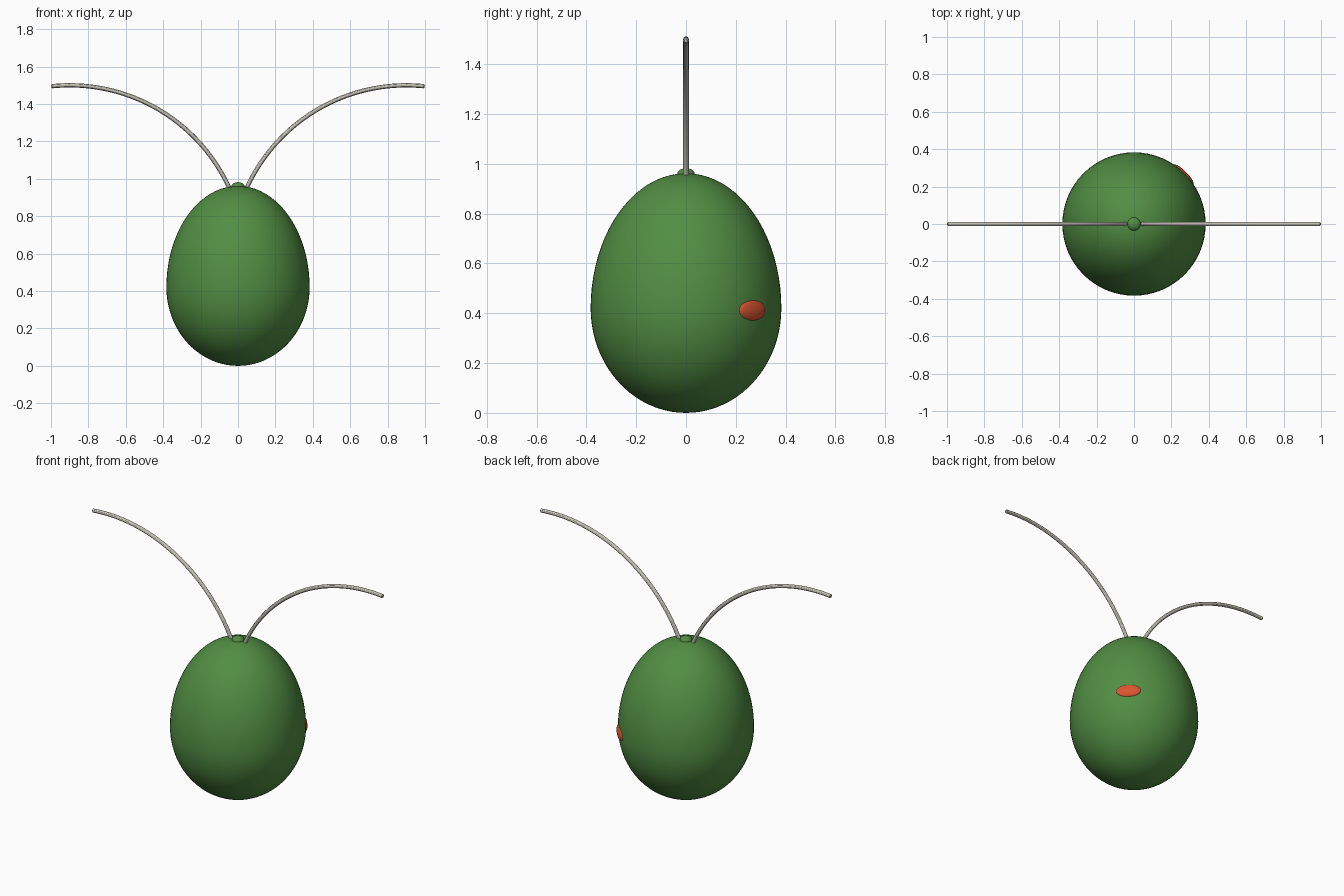
import bpy
import math

if "Cube" in bpy.data.objects:
    bpy.data.objects.remove(bpy.data.objects["Cube"], do_unlink=True)


def material(name, rgb):
    mat = bpy.data.materials.new(name)
    mat.use_nodes = True
    color = (*rgb, 1)
    mat.diffuse_color = color
    mat.node_tree.nodes["Principled BSDF"].inputs["Base Color"].default_value = color
    return mat


green = material("leaf green", (0.084, 0.27, 0.056))
red = material("orange red", (0.70, 0.09, 0.03))
grey = material("warm grey", (0.55, 0.53, 0.46))


def ellipsoid(name, center, radii, mat, turn=0, segments=48, rings=24):
    bpy.ops.mesh.primitive_uv_sphere_add(segments=segments, ring_count=rings,
                                         radius=1, location=center)
    obj = bpy.context.object
    obj.name = name
    obj.scale = radii
    obj.rotation_euler.z = turn
    obj.data.materials.append(mat)
    bpy.ops.object.shade_smooth()
    return obj


# Egg-shaped body: taller above its widest level than below it
RADIUS, WAIST, HEIGHT = 0.383, 0.42, 0.962
body = ellipsoid("body", (0, 0, WAIST), (1, 1, 1), green, segments=64, rings=40)
for v in body.data.vertices:
    v.co.x *= RADIUS
    v.co.y *= RADIUS
    v.co.z *= HEIGHT - WAIST if v.co.z > 0 else WAIST

# Flattened button on the crown
ellipsoid("crown_button", (0, 0, 0.96), (0.035, 0.035, 0.022), green, segments=32, rings=16)

# Thin oval spot on the back left of the body
angle = math.radians(45)
reach = 0.375
ellipsoid("oval_spot", (reach * math.cos(angle), reach * math.sin(angle), 0.412),
          (0.018, 0.073, 0.042), red, turn=angle)


# Antennae: circular arcs that rise from the crown and level off outwards
def antenna(name, side, steps=40):
    peak_x, peak_z, arc = 0.9, 1.5, 0.938
    start = math.asin((0.035 - peak_x) / arc)
    end = math.asin((0.998 - peak_x) / arc)
    curve = bpy.data.curves.new(name, "CURVE")
    curve.dimensions = "3D"
    curve.bevel_depth = 0.0115
    curve.bevel_resolution = 4
    curve.use_fill_caps = True
    spline = curve.splines.new("POLY")
    spline.points.add(steps + 1)
    # The last two points lie close together and round off the tip
    angles = [start + (end - 0.005 - start) * i / steps for i in range(steps + 1)] + [end]
    for point, a in zip(spline.points, angles):
        point.co = (side * (peak_x + arc * math.sin(a)), 0,
                    peak_z - arc + arc * math.cos(a), 1)
    spline.points[-1].radius = 0.6
    curve.materials.append(grey)
    obj = bpy.data.objects.new(name, curve)
    bpy.context.collection.objects.link(obj)
    bpy.ops.object.select_all(action="DESELECT")
    obj.select_set(True)
    bpy.context.view_layer.objects.active = obj
    bpy.ops.object.convert(target="MESH")
    bpy.ops.object.shade_smooth_by_angle()


for name, side in (("left_antenna", 1), ("right_antenna", -1)):
    antenna(name, side)
